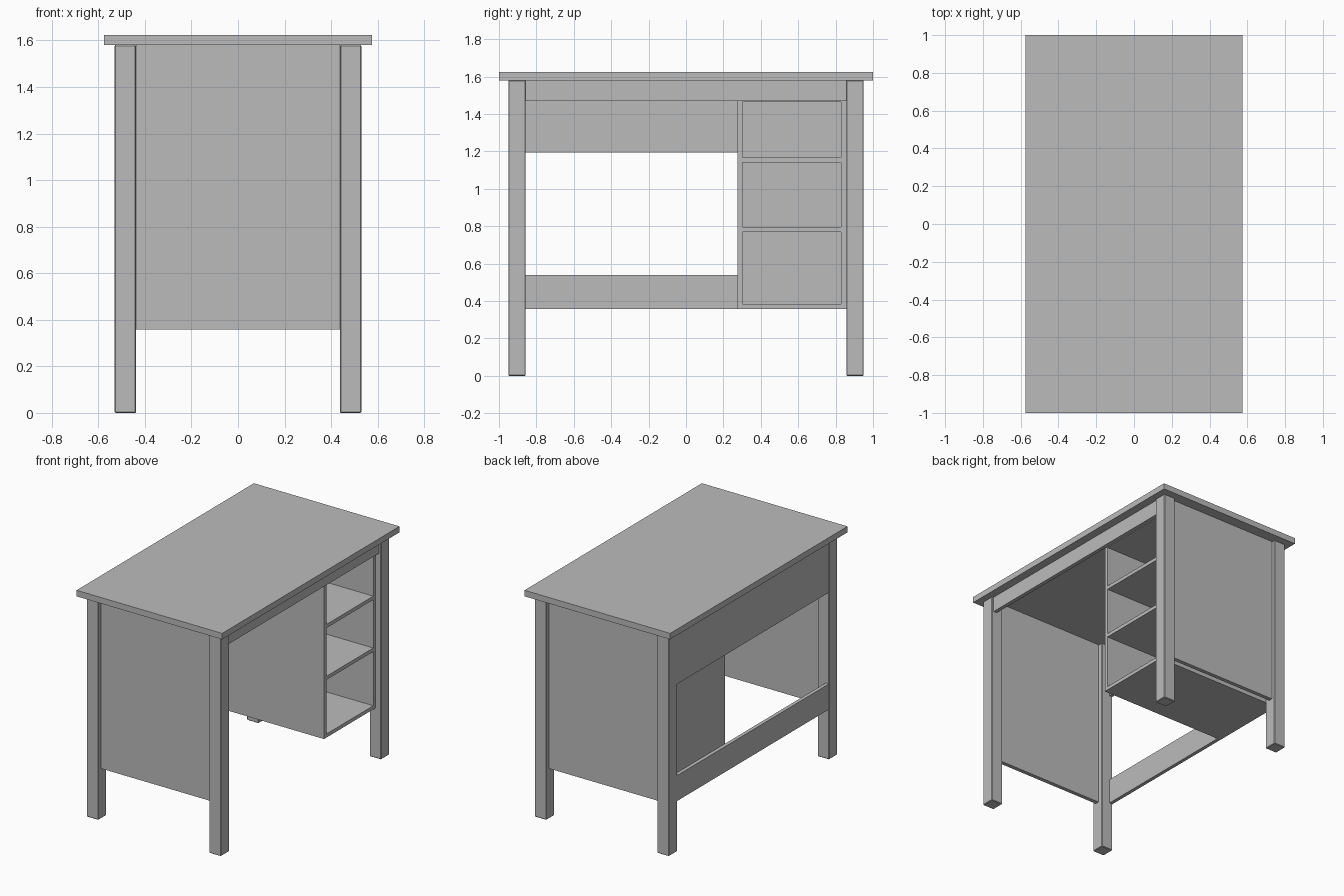
import bpy
import bmesh
from mathutils import Matrix, Vector

if "Cube" in bpy.data.objects:
    bpy.data.objects.remove(bpy.data.objects["Cube"], do_unlink=True)

# Single painted finish
paint = bpy.data.materials.new("grey_paint")
paint.use_nodes = True
GREY = (0.5, 0.5, 0.5, 1)
paint.diffuse_color = GREY
paint.node_tree.nodes["Principled BSDF"].inputs["Base Color"].default_value = GREY


def board(name, x, y, z, chamfer=0):
    """Box spanning the given (low, high) ranges, with an optional small chamfer."""
    spans = (x, y, z)
    size = Vector([hi - lo for lo, hi in spans])
    centre = Vector([(hi + lo) / 2 for lo, hi in spans])
    bm = bmesh.new()
    bmesh.ops.create_cube(bm, size=1, matrix=Matrix.Diagonal(size.to_4d()))
    if chamfer:
        bmesh.ops.bevel(bm, geom=bm.edges[:], offset=chamfer, segments=1, affect='EDGES')
    mesh = bpy.data.meshes.new(name)
    bm.to_mesh(mesh)
    bm.free()
    mesh.materials.append(paint)
    obj = bpy.data.objects.new(name, mesh)
    obj.location = centre
    bpy.context.scene.collection.objects.link(obj)
    return obj


def mirrored(span, side):
    return tuple(sorted(side * v for v in span))


UNDER = 1.58    # underside of the desktop
LOW = 0.358     # lower edge of panels, stretcher and cabinet
LEG_X, LEG_Y = (0.438, 0.53), (0.857, 0.95)
BETWEEN_LEGS = (-LEG_Y[0], LEG_Y[0])

# Desktop
board("desktop", (-0.575, 0.575), (-1, 1), (UNDER, 1.623))

# Legs and recessed end panels
for side, end in ((-1, "front"), (1, "back")):
    y = mirrored(LEG_Y, side)
    for hand, label in ((-1, "right"), (1, "left")):
        board(f"{end}_{label}_leg", mirrored(LEG_X, hand), y, (0, UNDER), 0.004)
    board(f"{end}_end_panel", (-LEG_X[0], LEG_X[0]),
          mirrored((0.893, 0.922), side), (LOW, UNDER))

# Rails between the legs
board("knee_side_apron", (0.487, 0.515), BETWEEN_LEGS, (1.47, UNDER))
board("modesty_panel", (-0.528, -0.502), BETWEEN_LEGS, (1.193, UNDER))
board("stretcher", (-0.528, -0.502), BETWEEN_LEGS, (LOW, 0.54))

# Open cabinet with shelves
DEPTH = (-0.502, 0.487)
INNER_Y = (0.302, 0.83)
board("cabinet_inner_side", DEPTH, (0.275, INNER_Y[0]), (LOW, UNDER))
board("cabinet_outer_side", DEPTH, (INNER_Y[1], LEG_Y[0]), (LOW, UNDER))
board("cabinet_back", (-0.502, -0.48), INNER_Y, (LOW, UNDER))
for name, base in (("cabinet_floor", LOW), ("lower_shelf", 0.77),
                   ("upper_shelf", 1.14), ("cabinet_ceiling", 1.465)):
    board(name, (-0.48, DEPTH[1]), INNER_Y, (base, base + 0.026))
